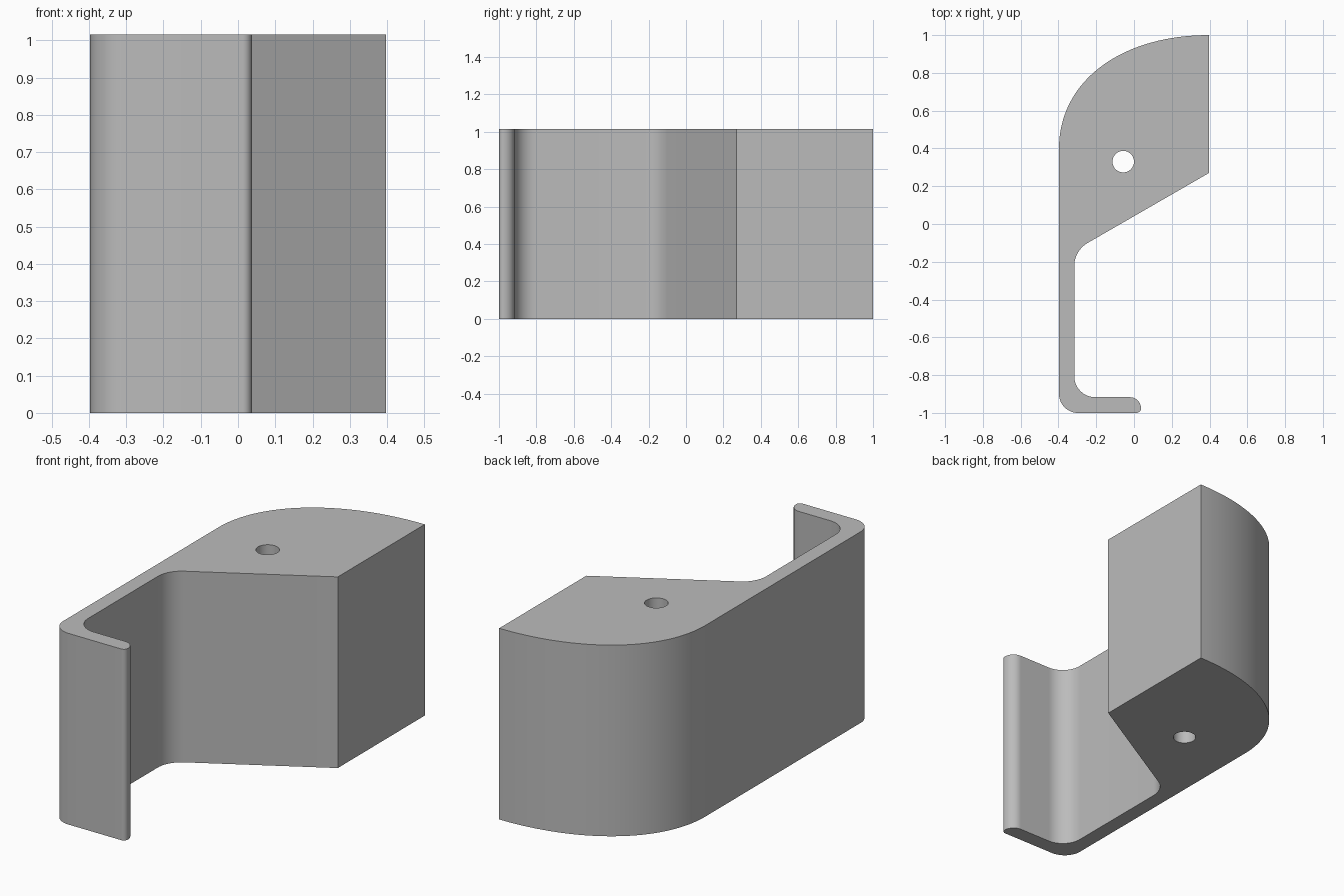
import bpy, bmesh
from math import cos, sin, pi, radians, tan
from mathutils import Vector
from mathutils.geometry import interpolate_bezier

cube = bpy.data.objects.get("Cube")
if cube:
    bpy.data.objects.remove(cube, do_unlink=True)

HEIGHT = 1.015
W = 0.397       # half width
INNER = -0.316  # inner face of the thin wall
LIP = -0.917    # inner face of the lip


def fillet(corner, before, after, radius, steps=10):
    """Round a corner with a tangent arc."""
    c, a, b = (Vector(p) for p in (corner, before, after))
    u, v = (a - c).normalized(), (b - c).normalized()
    half = u.angle(v) / 2
    start, end = c + u * radius / tan(half), c + v * radius / tan(half)
    centre = c + (u + v).normalized() * radius / sin(half)
    arc = []
    for i in range(steps + 1):
        chord = start.lerp(end, i / steps) - centre
        arc.append(centre + chord.normalized() * radius)
    return arc


# Outline corners with their fillet radius, from the block down around the hook
corners = [
    ((W, 1), 0), ((W, 0.27), 0),
    ((INNER, -0.141), 0.14), ((INNER, LIP), 0.11),
    ((0.037, LIP), 0.058), ((0.037, -1), 0.024),
    ((-W, -1), 0.1), ((-W, 0.4), 0),
]
outline = []
for i, (p, r) in enumerate(corners):
    nxt = corners[(i + 1) % len(corners)][0]
    outline += fillet(p, corners[i - 1][0], nxt, r) if r else [Vector(p)]

# Large swept curve closing the back of the block
k = 0.59
curve = interpolate_bezier((-W, 0.4, 0), (-W, 0.4 + 0.6 * k, 0),
                           (W - 2 * W * k, 1, 0), (W, 1, 0), 40)
outline += [p.to_2d() for p in curve[1:-1]]

# Screw hole
hole = [Vector((-0.057 + 0.057 * cos(t), 0.33 + 0.057 * sin(t)))
        for t in (2 * pi * i / 40 for i in range(40))]

# Fill the profile around the hole and extrude it
bm = bmesh.new()
for loop in (outline, hole):
    verts = [bm.verts.new((p.x, p.y, 0)) for p in loop]
    for i, v in enumerate(verts):
        bm.edges.new((verts[i - 1], v))
bmesh.ops.triangle_fill(bm, edges=bm.edges[:], use_beauty=True)
top = bmesh.ops.extrude_face_region(bm, geom=bm.faces[:], use_keep_orig=True)
bmesh.ops.translate(bm, vec=(0, 0, HEIGHT),
                    verts=[g for g in top["geom"] if isinstance(g, bmesh.types.BMVert)])
bmesh.ops.recalc_face_normals(bm, faces=bm.faces[:])
mesh = bpy.data.meshes.new("hook_bracket")
bm.to_mesh(mesh)
bm.free()

# Plain grey finish
grey = bpy.data.materials.new("grey")
grey.use_nodes = True
colour = (0.5, 0.5, 0.5, 1)
grey.diffuse_color = colour
grey.node_tree.nodes["Principled BSDF"].inputs["Base Color"].default_value = colour
mesh.materials.append(grey)

bracket = bpy.data.objects.new("hook_bracket", mesh)
bpy.context.collection.objects.link(bracket)
bpy.context.view_layer.objects.active = bracket
bracket.select_set(True)
bpy.ops.object.shade_smooth_by_angle(angle=radians(30))
